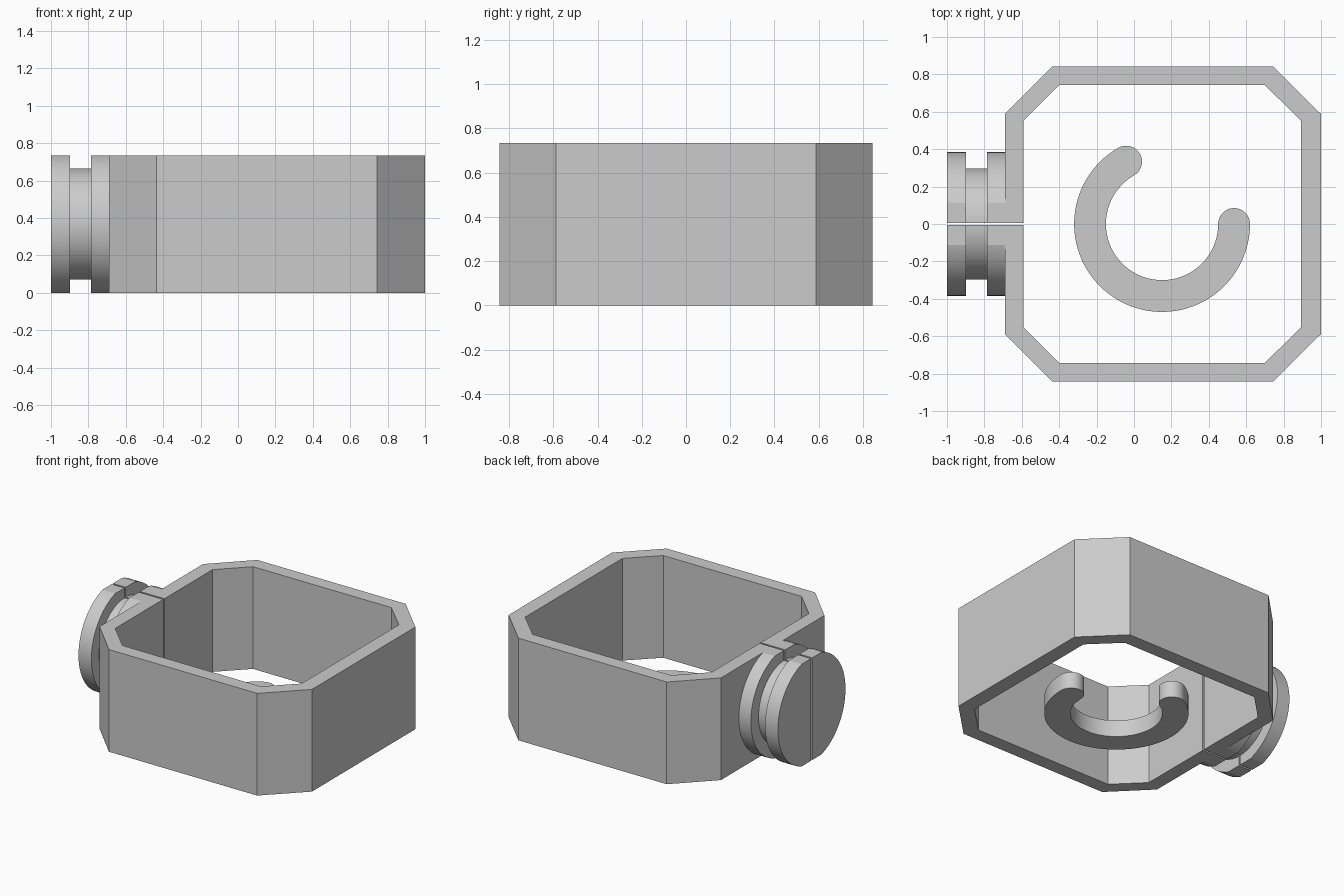
import bpy, bmesh
from math import cos, sin, asin, radians, degrees
from mathutils import Vector

cube = bpy.data.objects.get("Cube")
if cube:
    bpy.data.objects.remove(cube, do_unlink=True)

grey = bpy.data.materials.new("plain grey")
grey.use_nodes = True
GREY = (0.6, 0.6, 0.6, 1.0)
grey.diffuse_color = GREY
grey.node_tree.nodes["Principled BSDF"].inputs["Base Color"].default_value = GREY

HEIGHT = 0.735
MID = HEIGHT / 2
GAP = 0.0065


def arc(cx, cy, r, start, end, steps):
    """Points along a circular arc, angles in degrees."""
    angles = [radians(start + (end - start) * i / steps) for i in range(steps + 1)]
    return [(cx + r * cos(a), cy + r * sin(a)) for a in angles]


def prism(name, points, offset, smooth=False):
    """Extrude a closed outline of 3D points along the offset."""
    bm = bmesh.new()
    face = bm.faces.new([bm.verts.new(p) for p in points])
    top = bmesh.ops.extrude_face_region(bm, geom=[face], use_keep_orig=True)
    moved = [v for v in top["geom"] if isinstance(v, bmesh.types.BMVert)]
    bmesh.ops.translate(bm, verts=moved, vec=Vector(offset))
    bmesh.ops.remove_doubles(bm, verts=bm.verts, dist=1e-5)
    bmesh.ops.recalc_face_normals(bm, faces=bm.faces)
    mesh = bpy.data.meshes.new(name)
    bm.to_mesh(mesh)
    bm.free()
    mesh.materials.append(grey)
    obj = bpy.data.objects.new(name, mesh)
    bpy.context.collection.objects.link(obj)
    if smooth:
        bpy.ops.object.select_all(action="DESELECT")
        obj.select_set(True)
        bpy.context.view_layer.objects.active = obj
        bpy.ops.object.shade_smooth_by_angle(angle=radians(12))
    return obj


# Eight-sided frame, split by a narrow slit on its right wall
outer = [(-0.69, GAP), (-0.69, 0.588), (-0.437, 0.843), (0.743, 0.843), (1.0, 0.588)]
inner = [(-0.59, GAP), (-0.59, 0.553), (-0.40, 0.742), (0.70, 0.742), (0.893, 0.553)]


def both_sides(half):
    return half + [(x, -y) for x, y in reversed(half)]


outline = both_sides(outer) + both_sides(inner)[::-1]
prism("frame", [(x, y, 0) for x, y in outline], (0, 0, HEIGHT))

# Split knob: two flanges trimmed level with the frame, and a thinner neck
sections = [("knob_cap", -1.0, -0.898, 0.384),
            ("knob_neck", -0.898, -0.785, 0.297),
            ("knob_flange", -0.785, -0.69, 0.384)]
for side, sign in (("back", 1), ("front", -1)):
    for name, x0, x1, r in sections:
        limit = degrees(asin(min(1, MID / r)))
        if r < MID:
            limit = degrees(asin((r * r - GAP * GAP) ** 0.5 / r))
        curve = arc(0, 0, r, -limit, limit, 48)
        half = [(GAP, curve[0][1])] + curve + [(GAP, curve[-1][1])]
        prism(f"{side}_{name}", [(x0, sign * y, z + MID) for y, z in half],
              (x1 - x0, 0, 0), smooth=True)

# Open curved hook with rounded ends, lying on the ground inside the frame
cx, mid_r, w = 0.15, 0.385, 0.085
ends = arc(cx, 0, mid_r, 120, 360, 1)
hook = (arc(cx, 0, mid_r + w, 120, 360, 80)[:-1]
        + arc(*ends[1], w, 0, 180, 24)[:-1]
        + arc(cx, 0, mid_r - w, 360, 120, 80)[:-1]
        + arc(*ends[0], w, 300, 480, 24)[:-1])
prism("curved_hook", [(x, y, 0) for x, y in hook], (0, 0, 0.12), smooth=True)
